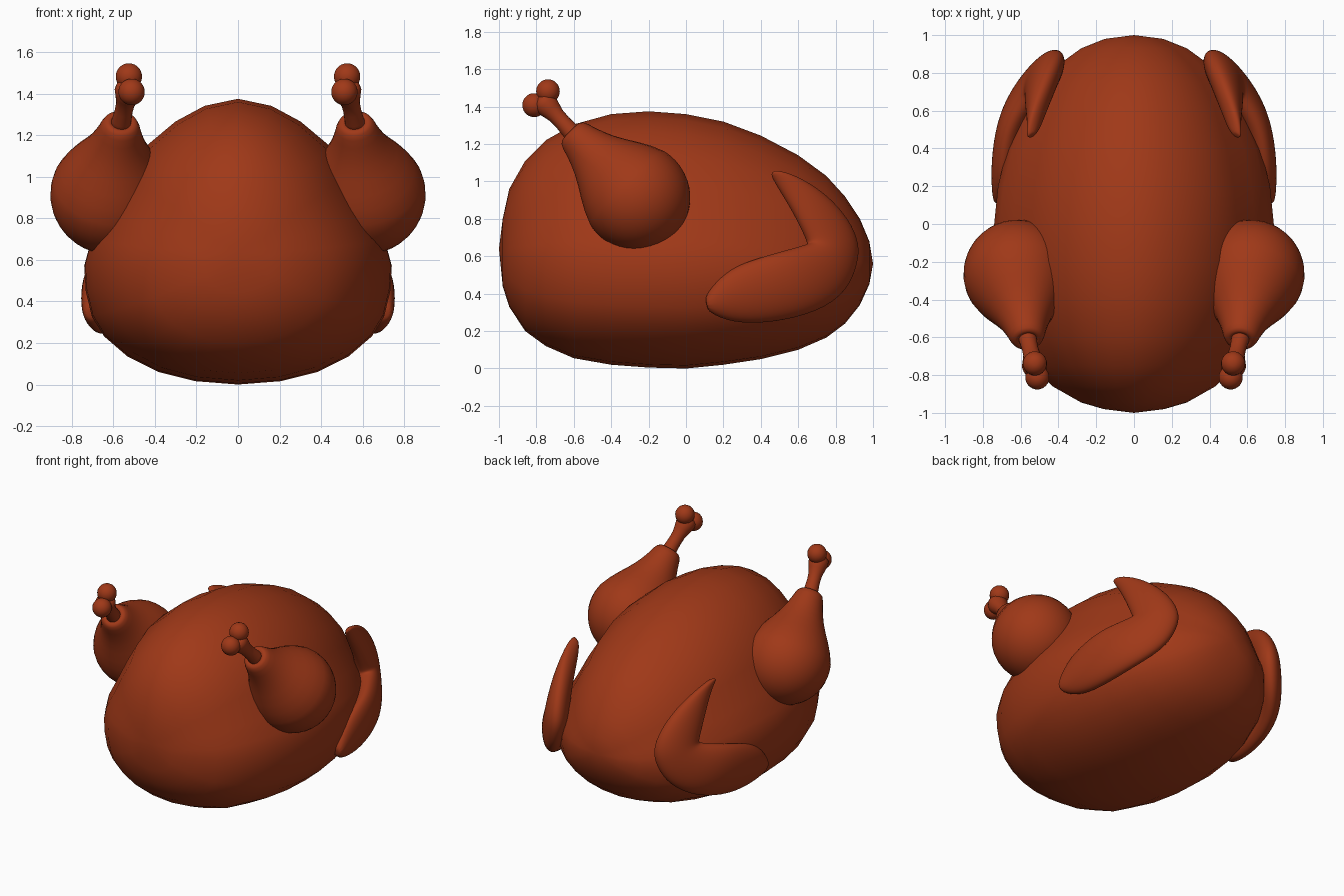
import bpy, bmesh, math
from mathutils import Vector

if "Cube" in bpy.data.objects:
    bpy.data.objects.remove(bpy.data.objects["Cube"])

mat = bpy.data.materials.new("roasted_skin")
mat.diffuse_color = (0.35, 0.040, 0.009, 1)
mat.use_nodes = True
mat.node_tree.nodes["Principled BSDF"].inputs["Base Color"].default_value = mat.diffuse_color


def loft(name, rings, start, end, mirror=True, subsurf=0):
    """Skin a list of closed rings and close both ends with a fan."""
    bm = bmesh.new()
    vs = [[bm.verts.new(p) for p in r] for r in rings]
    n = len(vs[0])
    for r, s in zip(vs, vs[1:]):
        for i in range(n):
            j = (i + 1) % n
            bm.faces.new((r[i], r[j], s[j], s[i]))
    for r, tip in ((vs[0], start), (vs[-1], end)):
        c = bm.verts.new(tip)
        for i in range(n):
            bm.faces.new((r[i], r[(i + 1) % n], c))
    bmesh.ops.recalc_face_normals(bm, faces=bm.faces)
    for f in bm.faces:
        f.smooth = True
    me = bpy.data.meshes.new(name)
    bm.to_mesh(me)
    bm.free()
    me.materials.append(mat)
    ob = bpy.data.objects.new(name, me)
    bpy.context.collection.objects.link(ob)
    if subsurf:
        m = ob.modifiers.new("smooth", 'SUBSURF')
        m.levels = m.render_levels = subsurf
    if mirror:
        ob.modifiers.new("mirror", 'MIRROR').use_mirror_merge = False
    return ob


def lathe(name, base, tip, profile, n=32):
    """Revolve (distance, radius) points around the line base -> tip."""
    base, axis = Vector(base), (Vector(tip) - Vector(base)).normalized()
    u = axis.orthogonal().normalized()
    v = axis.cross(u)
    rings = [[base + axis * s + r * (u * math.cos(a) + v * math.sin(a))
              for a in (2 * math.pi * i / n for i in range(n))]
             for s, r in profile]
    return loft(name, rings, base + axis * profile[0][0], base + axis * profile[-1][0])


# Body: one pear-shaped cross-section scaled along y
half = [(0, 0), (.28, .012), (.52, .045), (.72, .10), (.87, .17), (.95, .24),
        (.99, .33), (1, .42), (.96, .50), (.865, .59), (.735, .72), (.61, .83),
        (.41, .92), (.22, .975), (0, 1)]
section = half + [(-x, t) for x, t in half[-2:0:-1]]
stations = [  # y, half width, bottom, top
    (-.98, .16, .44, .80), (-.945, .28, .33, .96), (-.86, .43, .20, 1.11),
    (-.75, .54, .12, 1.22), (-.6, .63, .055, 1.305), (-.4, .70, .02, 1.36),
    (-.2, .735, .005, 1.375), (0, .74, .0, 1.36), (.2, .72, .02, 1.32),
    (.4, .67, .05, 1.245), (.6, .585, .10, 1.14), (.75, .49, .165, 1.03),
    (.85, .39, .24, .92), (.93, .28, .34, .80), (.98, .155, .45, .68)]
body = [[(w * x, y, zb + (zt - zb) * t) for x, t in section]
        for y, w, zb, zt in stations]
loft("body", body, (0, -1, .64), (0, 1, .56), mirror=False)

# Drumsticks: round thigh narrowing to a rolled cuff
C, cuff = (.615, -.265, .915), (.565, -.6, 1.25)
R = .288
ball = [(-R * math.cos(a), R * math.sin(a))
        for a in (math.radians(d) for d in range(8, 105, 8))]
lathe("drumstick", C, cuff, ball + [
    (.14, .25), (.2, .217), (.26, .18), (.32, .147), (.37, .125), (.42, .107),
    (.46, .095), (.485, .083), (.497, .068), (.495, .05), (.48, .035)])

# Leg bones with two knobs at the end
knuckle = (.525, -.76, 1.425)
lathe("leg_bone", cuff, knuckle, [
    (-.05, .05), (.03, .047), (.09, .043), (.14, .045), (.18, .055),
    (.22, .066), (.25, .062), (.27, .04)], 20)
for name, c in (("bone_knob_upper", (.525, -.738, 1.482)),
                ("bone_knob_lower", (.512, -.812, 1.408))):
    r = .064
    lathe(name, c, (c[0], c[1], c[2] + 1),
          [(-r * math.cos(math.radians(d)), r * math.sin(math.radians(d)))
           for d in range(12, 170, 13)], 20)

# Wings: flat oval sections swept around the bent elbow
wing = [  # inner edge, outer edge, half thickness
    ((.54, .455, 1.03), (.545, .485, 1.06), .03),
    ((.53, .48, .98), (.52, .59, 1.03), .055),
    ((.55, .56, .86), (.45, .755, .925), .072),
    ((.56, .62, .75), (.40, .875, .785), .08),
    ((.56, .655, .675), (.38, .925, .66), .085),
    ((.57, .65, .668), (.40, .915, .55), .085),
    ((.61, .60, .655), (.46, .86, .405), .085),
    ((.68, .47, .62), (.58, .71, .295), .085),
    ((.70, .30, .57), (.64, .45, .235), .085),
    ((.71, .18, .50), (.66, .24, .24), .07),
    ((.715, .10, .385), (.70, .12, .30), .04)]
rings = []
for a, b, t in wing:
    a, b = Vector(a), Vector(b)
    mid, d = (a + b) / 2, (b - a) / 2
    out = Vector((mid.x / .55, mid.y, (mid.z - .5) / .47))
    out = (out - out.project(d)).normalized() * t
    rings.append([mid + d * math.cos(q) + out * math.sin(q)
                  for q in (2 * math.pi * i / 14 for i in range(14))])
ends = [sum((Vector(p) for p in r), Vector()) / 14 for r in (rings[0], rings[-1])]
loft("wing", rings, ends[0], ends[1], subsurf=2)
